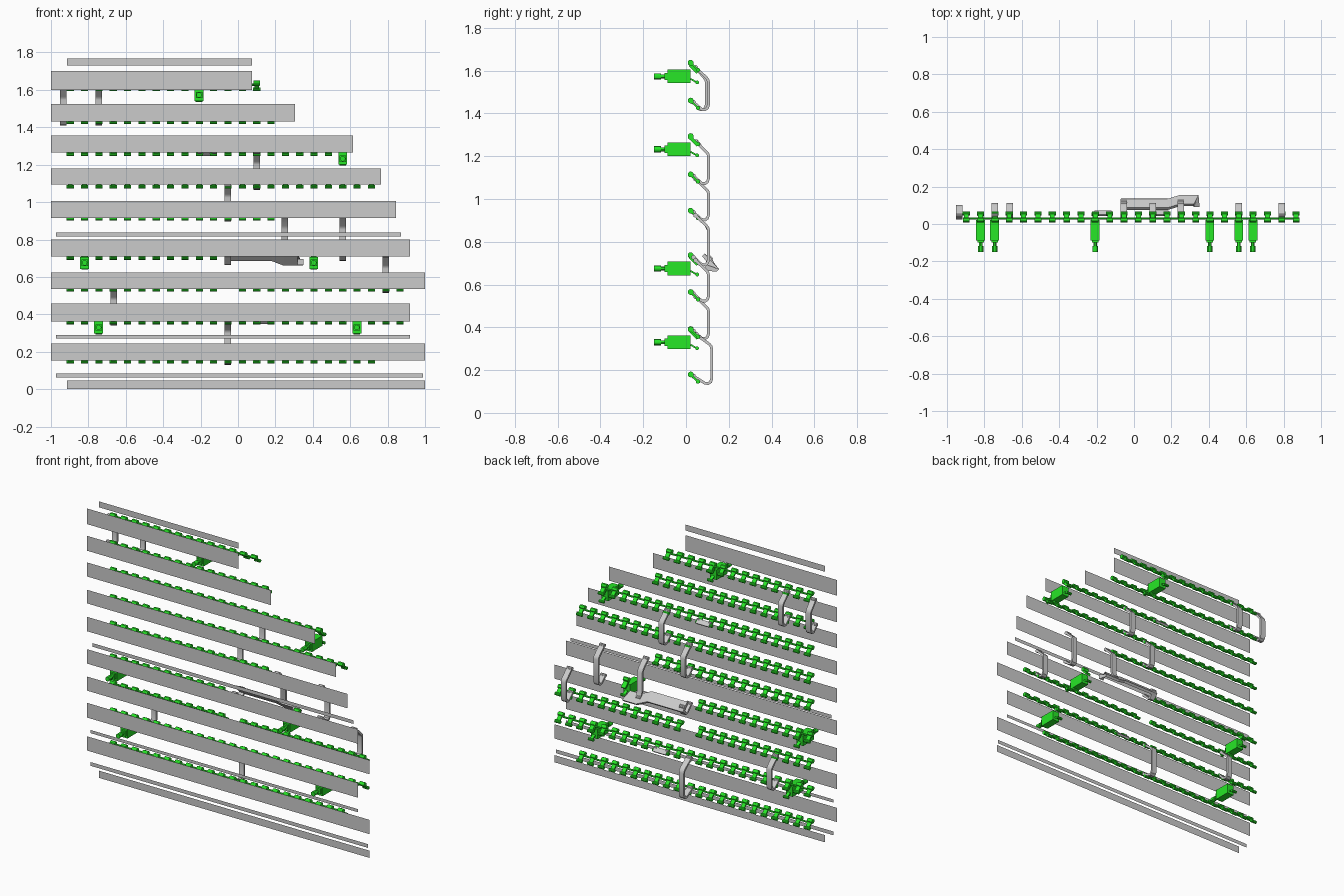
import bpy, bmesh, math
from mathutils import Vector, Matrix

if "Cube" in bpy.data.objects:
    bpy.data.objects.remove(bpy.data.objects["Cube"])

green = bpy.data.materials.new("green")
green.diffuse_color = (0.02, 0.8, 0.02, 1)
green.use_nodes = True
green.node_tree.nodes["Principled BSDF"].inputs["Base Color"].default_value = green.diffuse_color


def finish(bm, name, mat=None, smooth=False):
    bmesh.ops.recalc_face_normals(bm, faces=bm.faces)
    me = bpy.data.meshes.new(name)
    bm.to_mesh(me)
    bm.free()
    ob = bpy.data.objects.new(name, me)
    bpy.context.collection.objects.link(ob)
    if mat:
        me.materials.append(mat)
    if smooth:
        bpy.ops.object.select_all(action='DESELECT')
        bpy.context.view_layer.objects.active = ob
        ob.select_set(True)
        bpy.ops.object.shade_smooth_by_angle()
    return ob


def box(bm, c, s, tilt=0):
    m = Matrix.Translation(c) @ Matrix.Rotation(tilt, 4, 'X') @ Matrix.Diagonal((*s, 1))
    bmesh.ops.create_cube(bm, size=1, matrix=m)


def cyl(bm, c, r, length, axis='X', n=12):
    rot = Matrix.Rotation(math.pi / 2, 4, 'Y' if axis == 'X' else 'X')
    bmesh.ops.create_cone(bm, cap_ends=True, segments=n, radius1=r, radius2=r,
                          depth=length, matrix=Matrix.Translation(c) @ rot)


def link(name, x, path, w=0.035, t=0.013):
    """Flat channel bent along a (y, z) path."""
    pts = [Vector(p) for p in path]
    bm = bmesh.new()
    rings = []
    for i, p in enumerate(pts):
        a = (p - pts[i - 1]).normalized() if i else (pts[1] - p).normalized()
        b = (pts[i + 1] - p).normalized() if i < len(pts) - 1 else a
        d = (a + b).normalized()
        n = Vector((-d.y, d.x)) * (t / 2 / max(0.5, d.dot(a)))
        rings.append([bm.verts.new((x + sx * w / 2, p.x + sn * n.x, p.y + sn * n.y))
                      for sx, sn in ((-1, -1), (1, -1), (1, 1), (-1, 1))])
    for r, s in zip(rings, rings[1:]):
        for k in range(4):
            bm.faces.new((r[k], r[(k + 1) % 4], s[(k + 1) % 4], s[k]))
    bm.faces.new(rings[0])
    bm.faces.new(rings[-1])
    # round eye on each end
    for e in (pts[0], pts[-1]):
        cyl(bm, (x, e.x, e.y), 0.011, w, 'X', 10)
    finish(bm, name, smooth=True)


# thin front slats: x start, x end, z bottom, z top, y
slats = [(-.914, .075, 1.73, 1.768, -.1), (-1, .075, 1.60, 1.70, -.1),
         (-1, .305, 1.43, 1.525, -.1), (-1, .615, 1.265, 1.355, -.1),
         (-1, .765, 1.093, 1.18, -.1), (-1, .845, .915, 1.007, -.1),
         (-.973, .872, .815, .838, -.08), (-1, .92, .708, .80, -.1),
         (-1, 1, .535, .625, -.1), (-1, .92, .363, .457, -.1),
         (-.973, .92, .27, .29, -.1), (-1, 1, .152, .243, -.1),
         (-.973, .99, .061, .085, -.1), (-.914, 1, 0, .046, -.1)]
for i, (x0, x1, z0, z1, y) in enumerate(slats):
    bm = bmesh.new()
    bm.faces.new([bm.verts.new(p) for p in ((x0, y, z0), (x1, y, z0), (x1, y, z1), (x0, y, z1))])
    finish(bm, f"slat_{i + 1}")

# green clip rows: bead height and the x ranges they cover
Z = [1.637, 1.46, 1.29, 1.115, .945, .735, .565, .39, .18]
step = 0.0767
rows = [[(0, 13)], [(0, 14)], [(0, 19)], [(0, 21)], [(0, 14)], [(0, 10)],
        [(0, 10), (12, 23)], [(0, 23)], [(0, 21)]]
for i, (z, spans) in enumerate(zip(Z, rows)):
    bm = bmesh.new()
    for a, b in spans:
        xa, xb = -.897 + a * step, -.897 + b * step
        cyl(bm, ((xa + xb) / 2, .03, z - .009), .006, xb - xa + .03, 'X', 8)
        for k in range(a, b + 1):
            x = -.897 + k * step
            cyl(bm, (x, .022, z), .0135, .036)
            box(bm, (x, .042, z - .02), (.026, .045, .009), -math.pi / 4)
            cyl(bm, (x, .056, z - .034), .010, .038, 'X', 10)
    finish(bm, f"clip_row_{i + 1}", green, True)

# green drive units with stepped front spindle
drives = [(-.208, 1.573), (.56, 1.232), (-.82, .675), (.405, .675), (-.745, .33), (.635, .33)]
for i, (x, z) in enumerate(drives):
    bm = bmesh.new()
    box(bm, (x, -.033, z), (.048, .108, .064))
    box(bm, (x, -.093, z), (.034, .014, .034))
    cyl(bm, (x, -.11, z), .009, .03, 'Y')
    cyl(bm, (x, -.134, z), .0145, .032, 'Y')
    box(bm, (x, .036, z + .035), (.03, .05, .012), -math.pi / 4)
    cyl(bm, (x, .022, z + .062), .0135, .036)
    cyl(bm, (x, .052, z - .028), .009, .036, 'X', 10)
    box(bm, (x, .036, z - .02), (.02, .034, .008), -math.pi / 6)
    finish(bm, f"drive_unit_{i + 1}", green, True)

# bent links joining neighbouring rows: x, upper row, lower row, depth
links = [(-.935, 0, 1, .095), (-.745, 0, 1, .105), (.10, 2, 3, .105), (-.055, 3, 4, .105),
         (.56, 4, 5, .105), (.79, 5, 6, .105), (-.665, 6, 7, .105), (-.055, 7, 8, .12)]
for i, (x, a, b, y) in enumerate(links):
    u, v = Z[a], Z[b]
    link(f"link_{i + 1}", x, [(.045, u - .022), (y - .012, u - .068), (y - .003, u - .078),
                              (y, u - .09), (y, v - .02), (y - .005, v - .035),
                              (y - .016, v - .043), (y - .032, v - .041), (.035, v - .008)])

# crossover: a drop from row five, a sideways channel and a hooked end
link("crossover_drop", .25, [(.045, .923), (.093, .877), (.105, .855), (.105, .74), (.12, .70)])
link("crossover_hook", -.055, [(.045, .715), (.085, .675), (.10, .672), (.125, .70), (.115, .72)])
bm = bmesh.new()
path = [(-.07, .105, .715), (.18, .105, .715), (.245, .125, .69), (.335, .125, .69), (.335, .09, .68)]
prev = None
for k, p in enumerate(path):
    w = .026
    if k == 4:
        offs = [(-.016, 0, -.015), (.016, 0, -.015), (.016, 0, .015), (-.016, 0, .015)]
        offs = offs[1:] + offs[:1]
        offs = [offs[0], offs[1], offs[2], offs[3]]
    else:
        c, s = .024, .006  # ribbon leaning at 45 degrees
        offs = [(0, c - s, -c - s), (0, c + s, -c + s), (0, -c + s, c + s), (0, -c - s, c - s)]
        if k == 3:
            offs = [(.01 if o[1] > 0 else -.015, o[1], o[2]) for o in offs]
    ring = [bm.verts.new(Vector(p) + Vector(o)) for o in offs]
    if prev:
        for j in range(4):
            bm.faces.new((prev[j], prev[(j + 1) % 4], ring[(j + 1) % 4], ring[j]))
    else:
        bm.faces.new(ring)
    prev = ring
bm.faces.new(prev)
finish(bm, "crossover_channel")

# short splice plates behind rows three and eight
for name, x, z in (("splice_upper", -.165, 1.262), ("splice_lower", .14, .362)):
    bm = bmesh.new()
    box(bm, (x, .058, z), (.09, .03, .012), -math.pi / 4)
    for s in (-1, 1):
        cyl(bm, (x + s * .04, .05, z + .006), .01, .02, 'X', 10)
    finish(bm, name, smooth=True)
